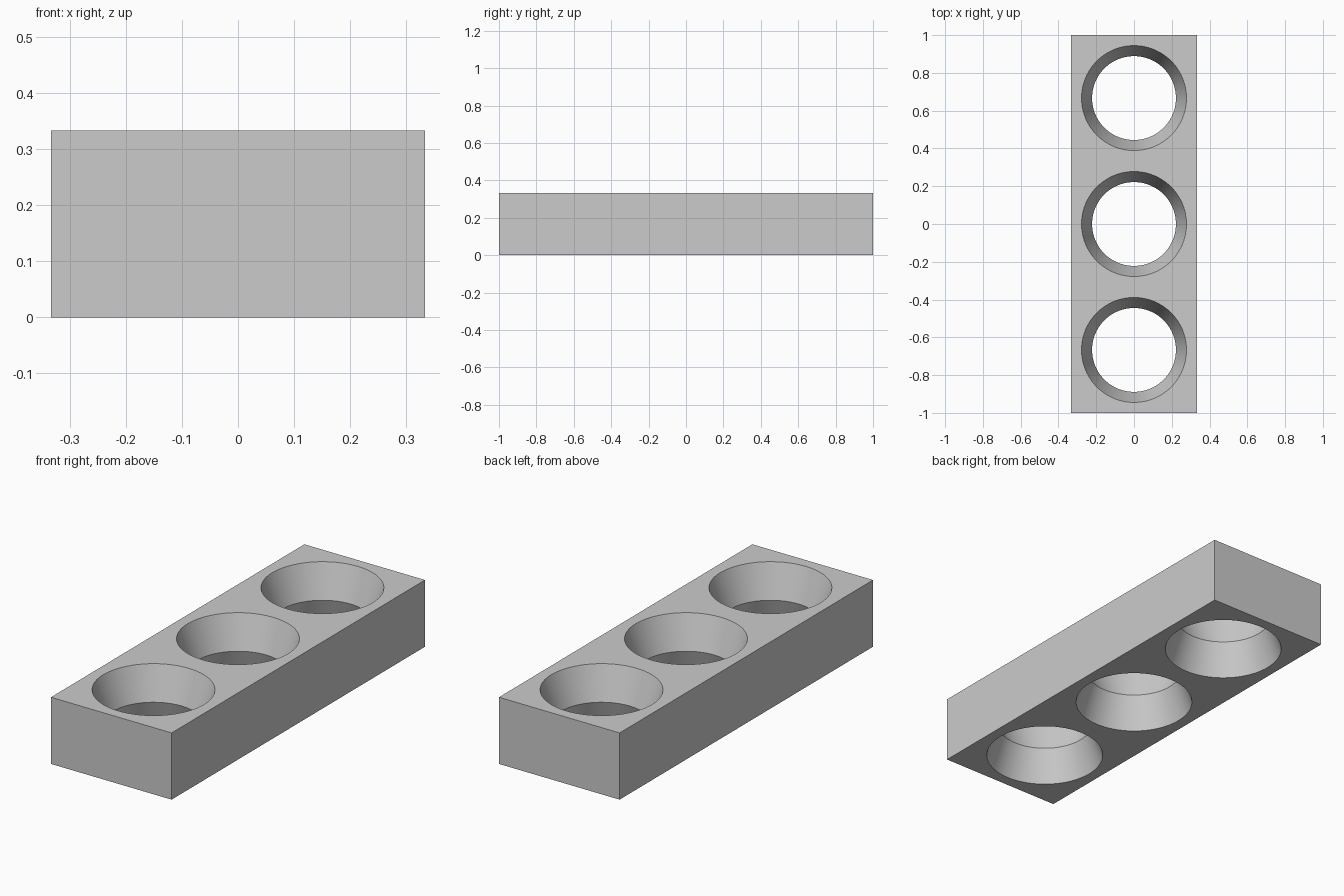
import bpy, bmesh
from math import radians
from mathutils import Matrix

cube = bpy.data.objects.get("Cube")
if cube:
    bpy.data.objects.remove(cube, do_unlink=True)

WIDTH, LENGTH, HEIGHT = 2 / 3, 2, 1 / 3
RIM, WAIST = 0.278, 0.222
SEGMENTS = 96

grey = bpy.data.materials.new("plain grey")
grey.use_nodes = True
colour = (0.6, 0.6, 0.6, 1)
grey.diffuse_color = colour
grey.node_tree.nodes["Principled BSDF"].inputs["Base Color"].default_value = colour


def make_object(name, bm):
    bmesh.ops.recalc_face_normals(bm, faces=bm.faces)
    mesh = bpy.data.meshes.new(name)
    bm.to_mesh(mesh)
    bm.free()
    mesh.materials.append(grey)
    obj = bpy.data.objects.new(name, mesh)
    bpy.context.collection.objects.link(obj)
    return obj


def add_hourglass(bm, y):
    """Closed hourglass: flares to the rim radius at the block's top and bottom."""
    slope = (RIM - WAIST) / (HEIGHT / 2)
    extra = 0.05
    wide = RIM + slope * extra
    rings = []
    for z, radius in ((-extra, wide), (HEIGHT / 2, WAIST), (HEIGHT + extra, wide)):
        rings.append(bmesh.ops.create_circle(
            bm, segments=SEGMENTS, radius=radius,
            matrix=Matrix.Translation((0, y, z)))["verts"])
    for low, high in zip(rings, rings[1:]):
        for i in range(SEGMENTS):
            j = (i + 1) % SEGMENTS
            bm.faces.new((low[i], low[j], high[j], high[i]))
    bm.faces.new(rings[0])
    bm.faces.new(rings[-1])


# Solid block
bm = bmesh.new()
bmesh.ops.create_cube(bm, size=1, matrix=Matrix.Translation((0, 0, HEIGHT / 2))
                      @ Matrix.Diagonal((WIDTH, LENGTH, HEIGHT, 1)))
block = make_object("three_hole_block", bm)

# Three double-countersunk holes
bm = bmesh.new()
for k in (-1, 0, 1):
    add_hourglass(bm, k * LENGTH / 3)
cutter = make_object("hole_cutter", bm)
cutter.hide_render = True

cut = block.modifiers.new("holes", "BOOLEAN")
cut.operation = "DIFFERENCE"
cut.solver = "EXACT"
cut.object = cutter

bpy.ops.object.select_all(action="DESELECT")
block.select_set(True)
bpy.context.view_layer.objects.active = block
bpy.ops.object.modifier_apply(modifier=cut.name)
bpy.data.objects.remove(cutter, do_unlink=True)

# Smooth hole walls, sharp rims and waists
bpy.ops.object.shade_smooth_by_angle(angle=radians(25))
